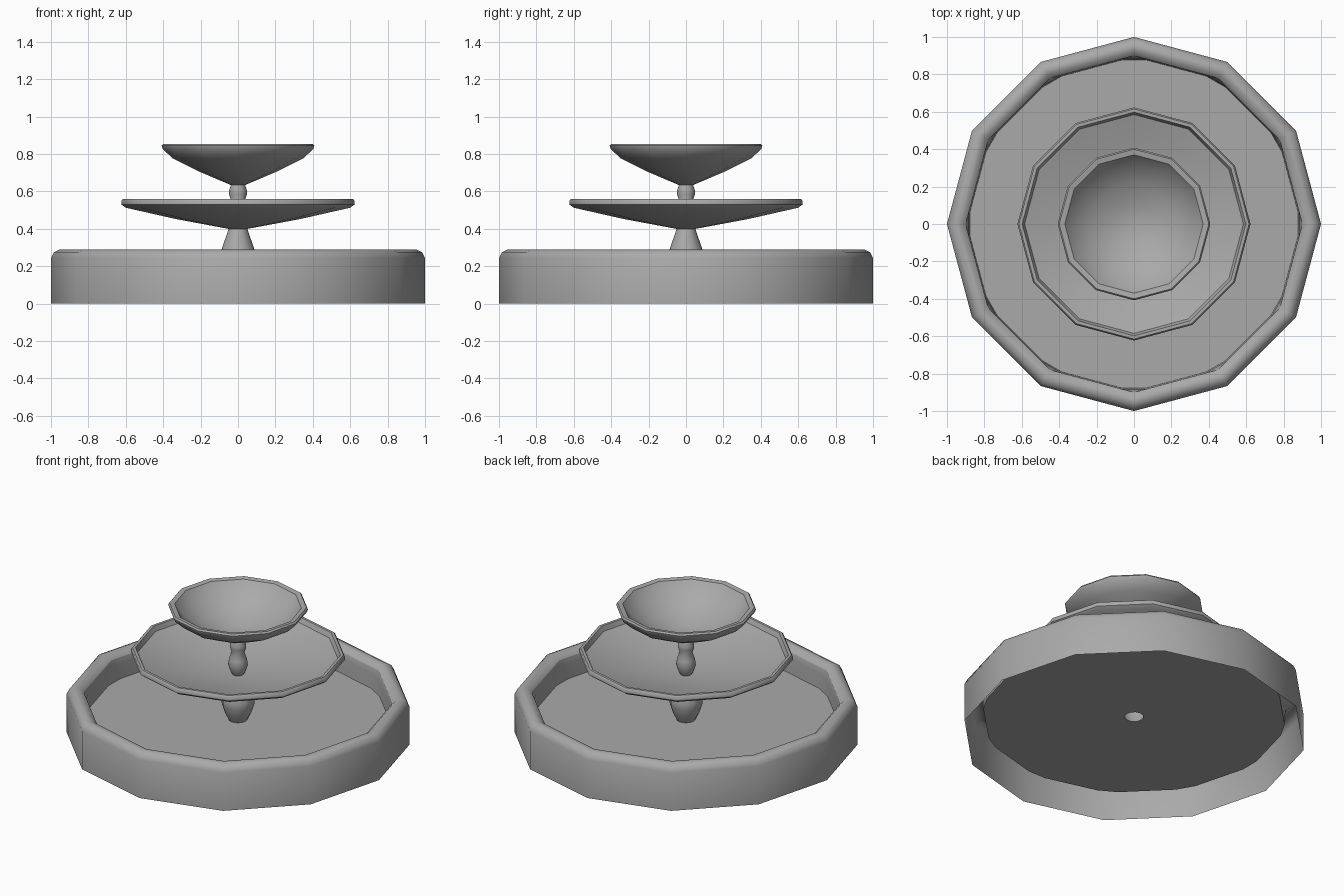
import bpy
import bmesh
from math import cos, sin, radians

if "Cube" in bpy.data.objects:
    bpy.data.objects.remove(bpy.data.objects["Cube"])

SIDES = 12

stone = bpy.data.materials.new("grey_stone")
stone.use_nodes = True
grey = (0.4, 0.4, 0.4, 1)
stone.diffuse_color = grey
stone.node_tree.nodes["Principled BSDF"].inputs["Base Color"].default_value = grey


def lathe(name, profile, smooth=42):
    """Spin (radius, height[, corner cut in degrees]) rows round the z axis."""
    bm = bmesh.new()
    rows = []
    for radius, height, *cut in profile:
        spread = cut[0] if cut else 0
        row = []
        for k in range(SIDES):
            for side in (-1, 1):
                a = radians(k * 360 / SIDES + side * spread)
                row.append(bm.verts.new((radius * cos(a), radius * sin(a), height)))
        rows.append(row)
    for low, high in zip(rows, rows[1:]):
        for i in range(len(low)):
            j = (i + 1) % len(low)
            bm.faces.new((low[i], low[j], high[j], high[i]))
    # Uncut corners and the axis collapse to single points
    bmesh.ops.remove_doubles(bm, verts=bm.verts, dist=0.0005)
    mesh = bpy.data.meshes.new(name)
    bm.to_mesh(mesh)
    bm.free()
    mesh.materials.append(stone)
    obj = bpy.data.objects.new(name, mesh)
    bpy.context.collection.objects.link(obj)
    bpy.ops.object.select_all(action="DESELECT")
    obj.select_set(True)
    bpy.context.view_layer.objects.active = obj
    bpy.ops.object.shade_smooth_by_angle(angle=radians(smooth))
    return obj


# Open-bottomed pool: outer wall, rounded rim, inner wall with cut corners
lathe("pool_wall", [(1, 0), (1, 0.245), (0.985, 0.275), (0.955, 0.29),
                    (0.925, 0.285), (0.9, 0.26), (0.885, 0.22, 4), (0.88, 0.125, 4)])

# Pool floor with a hole under the pedestal
lathe("pool_floor", [(0.88, 0.125, 4), (0.055, 0.125)])

# Hollow vase-shaped pedestal
lathe("pedestal", [(0.055, 0.125), (0.078, 0.17), (0.095, 0.225),
                   (0.096, 0.26), (0.086, 0.295), (0.05, 0.4)])

# Wide lower bowl: underside, lip, inside
lathe("lower_bowl", [(0, 0.4), (0.05, 0.4), (0.33, 0.452), (0.6, 0.513),
                     (0.623, 0.53), (0.623, 0.55), (0.615, 0.56), (0.598, 0.56),
                     (0.585, 0.53), (0.45, 0.487), (0.25, 0.44), (0, 0.412)])

# Turned stem between the bowls
lathe("stem", [(0.028, 0.405), (0.045, 0.435), (0.058, 0.475), (0.052, 0.515),
               (0.038, 0.555), (0.048, 0.585), (0.048, 0.605), (0.036, 0.64)])

# Upper bowl with a broad flat lip
lathe("upper_bowl", [(0, 0.635), (0.04, 0.635), (0.2, 0.703), (0.35, 0.777),
                     (0.403, 0.828), (0.408, 0.845), (0.4, 0.855), (0.37, 0.85),
                     (0.32, 0.785), (0.22, 0.725), (0.11, 0.68), (0, 0.665)])
